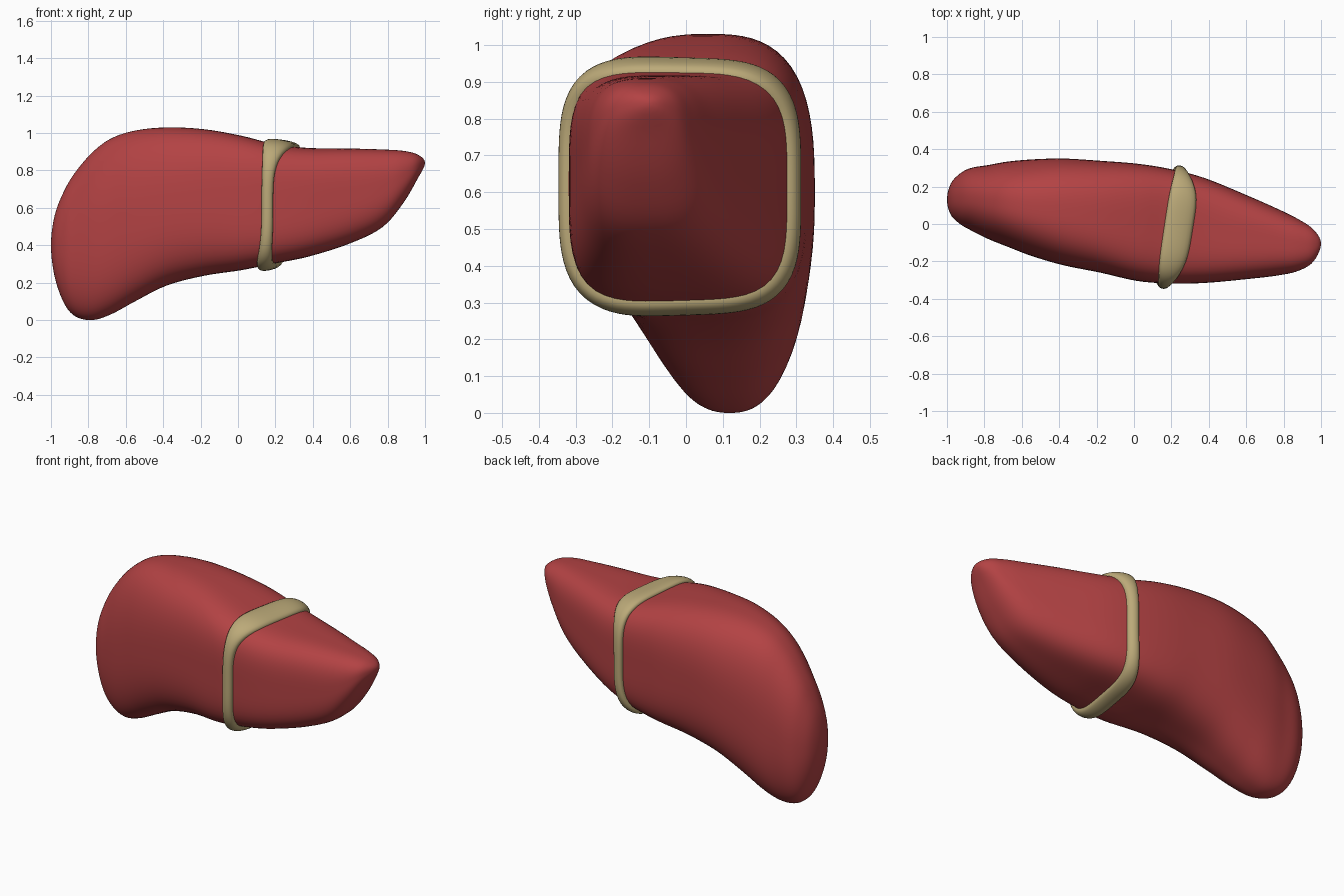
import bpy, bmesh, math
from mathutils import Vector

if "Cube" in bpy.data.objects:
    bpy.data.objects.remove(bpy.data.objects["Cube"])

# Liver stations: x, bottom z, top z, front y, back y, squareness
ROWS = [
    (-1.00, 0.40, 0.40, 0.13, 0.13, 2.2),
    (-0.98, 0.23, 0.56, 0.05, 0.215, 2.2),
    (-0.93, 0.09, 0.69, 0.00, 0.27, 2.3),
    (-0.87, 0.02, 0.79, -0.035, 0.30, 2.3),
    (-0.78, 0.00, 0.895, -0.08, 0.315, 2.4),
    (-0.68, 0.03, 0.97, -0.12, 0.333, 2.5),
    (-0.55, 0.10, 1.013, -0.17, 0.345, 2.6),
    (-0.38, 0.185, 1.03, -0.22, 0.35, 2.8),
    (-0.18, 0.237, 1.02, -0.26, 0.338, 3.1),
    (0.02, 0.267, 0.985, -0.305, 0.322, 3.6),
    (0.20, 0.303, 0.94, -0.318, 0.293, 4.0),
    (0.38, 0.34, 0.92, -0.315, 0.245, 3.8),
    (0.60, 0.41, 0.917, -0.295, 0.155, 3.4),
    (0.77, 0.495, 0.912, -0.275, 0.08, 3.0),
    (0.88, 0.62, 0.905, -0.25, 0.025, 2.7),
    (0.96, 0.755, 0.885, -0.20, -0.03, 2.4),
    (1.00, 0.84, 0.84, -0.105, -0.105, 2.2),
]


def mirrored(r):
    return (r[0], r[2], r[1], r[4], r[3], r[5])


# Phantom rows beyond both poles make the ends round
PTS = [mirrored(ROWS[1])] + ROWS + [mirrored(ROWS[-2])]
LAST = len(ROWS) - 1


def station(u):
    i = min(int(u), LAST - 1)
    t = u - i
    return [0.5 * (2 * b + (c - a) * t + (2 * a - 5 * b + 4 * c - d) * t * t
                   + (3 * b - a - 3 * c + d) * t ** 3)
            for a, b, c, d in zip(*PTS[i:i + 4])]


def station_at_x(x):
    lo, hi = 0.0, float(LAST)
    for _ in range(30):
        mid = (lo + hi) / 2
        if station(mid)[0] < x:
            lo = mid
        else:
            hi = mid
    return station(lo)


def section_point(s, ang):
    x, zb, zt, yf, yb, n = s
    c, k = math.cos(ang), math.sin(ang)
    r = (abs(c) ** n + abs(k) ** n) ** (-1 / n)
    return Vector((x, (yf + yb) / 2 + (yb - yf) / 2 * r * c,
                   (zb + zt) / 2 + (zt - zb) / 2 * r * k))


def material(name, col):
    m = bpy.data.materials.new(name)
    m.diffuse_color = (*col, 1)
    m.use_nodes = True
    m.node_tree.nodes["Principled BSDF"].inputs["Base Color"].default_value = m.diffuse_color
    return m


def make_object(name, rings, closed, mat, poles=None):
    bm = bmesh.new()
    vr = [[bm.verts.new(p) for p in ring] for ring in rings]
    n = len(vr[0])
    pairs = list(zip(vr, vr[1:] + vr[:1])) if closed else list(zip(vr, vr[1:]))
    for a, b in pairs:
        for j in range(n):
            k = (j + 1) % n
            bm.faces.new((a[j], a[k], b[k], b[j]))
    if poles:
        for p, ring in zip(poles, (vr[0], vr[-1])):
            v = bm.verts.new(p)
            for j in range(n):
                bm.faces.new((v, ring[j], ring[(j + 1) % n]))
    bmesh.ops.recalc_face_normals(bm, faces=bm.faces)
    for f in bm.faces:
        f.smooth = True
    me = bpy.data.meshes.new(name)
    bm.to_mesh(me)
    bm.free()
    me.materials.append(mat)
    ob = bpy.data.objects.new(name, me)
    bpy.context.collection.objects.link(ob)
    return ob


red = material("liver red", (0.45, 0.055, 0.057))
tan = material("ligament tan", (0.50, 0.40, 0.19))

# Liver body: rounded sections lofted along x
SIDES, STEPS = 80, 5
rings = []
for i in range(1, LAST * STEPS):
    s = station(i / STEPS)
    rings.append([section_point(s, 2 * math.pi * j / SIDES) for j in range(SIDES)])
ends = [section_point(station(u), 0) for u in (0, LAST)]
make_object("liver_body", rings, False, red, ends)

# Ligament band: follows the surface, wide on top and thin on the sides
band = []
COUNT = 120
for i in range(COUNT):
    ang = 2 * math.pi * i / COUNT
    p = section_point(station_at_x(0.21), ang)
    s = (p.z - 0.62) / 0.32
    cx = 0.205 + 0.15 * p.y + 0.036 * s * abs(s) ** 2
    half = 0.031 + (0.046 * s ** 4 if s > 0 else 0.014 * s ** 4)
    ring = []
    for k in range(20):
        phi = 2 * math.pi * k / 20
        c, q = math.cos(phi), math.sin(phi)
        st = station_at_x(cx + half * c)
        base = section_point(st, ang)
        # outward direction from the section's tangent
        t = section_point(st, ang + 0.02) - section_point(st, ang - 0.02)
        out = Vector((0, t.z, -t.y)).normalized()
        ring.append(base + out * 0.03 * math.copysign(abs(q) ** 0.8, q))
    band.append(ring)
make_object("ligament_band", band, True, tan)
